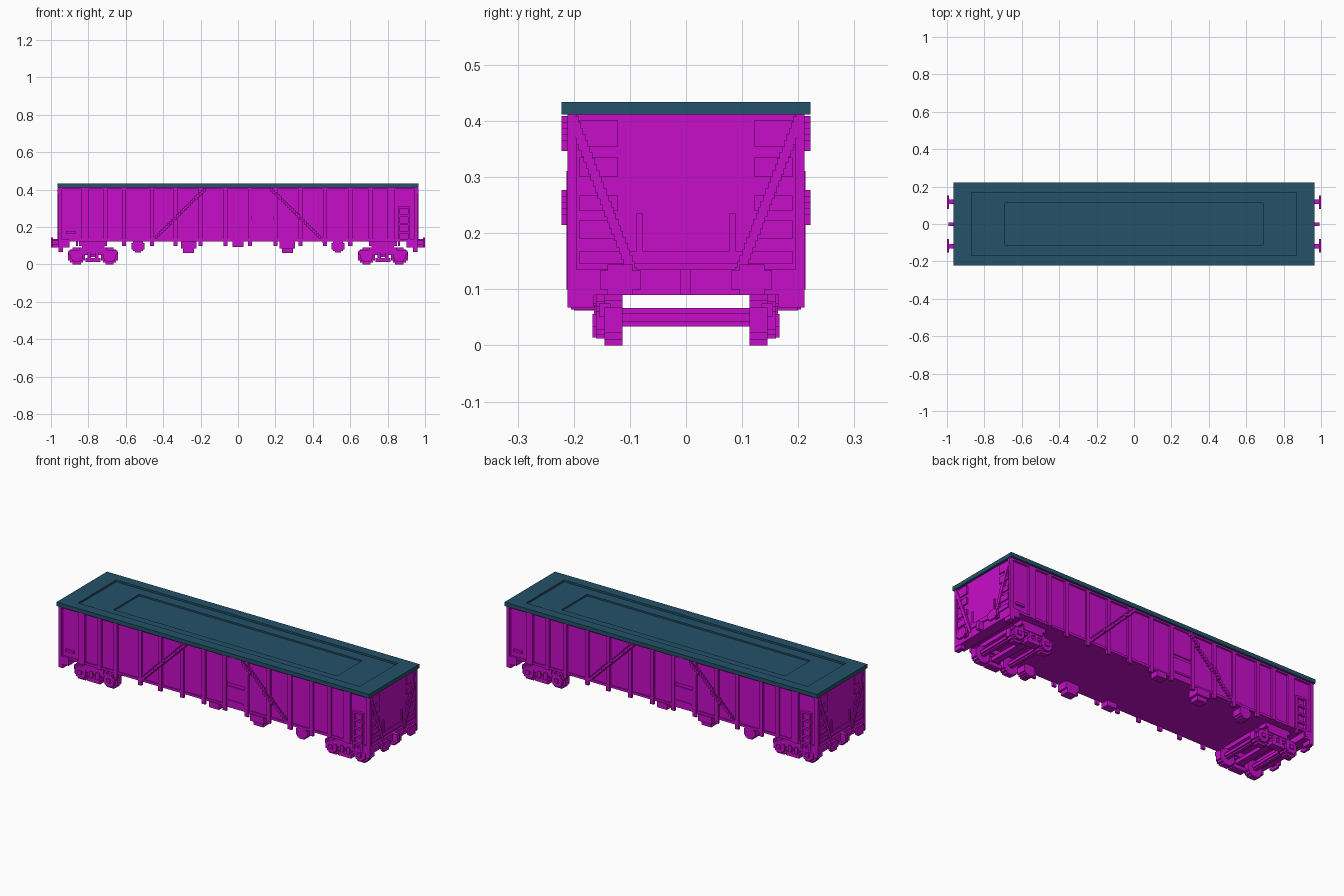
import bpy, bmesh, math

cube = bpy.data.objects.get("Cube")
if cube:
    bpy.data.objects.remove(cube, do_unlink=True)


def material(name, color):
    m = bpy.data.materials.new(name)
    m.use_nodes = True
    m.diffuse_color = color
    m.node_tree.nodes["Principled BSDF"].inputs["Base Color"].default_value = color
    return m


MAGENTA = material("magenta", (0.58, 0.004, 0.60, 1))
TEAL = material("dark teal", (0.0176, 0.084, 0.141, 1))


def add_box(bm, x, y, z):
    """Box from three (low, high) ranges."""
    v = [bm.verts.new((a, b, c)) for c in z for b in y for a in x]
    for f in ((0, 2, 3, 1), (4, 5, 7, 6), (0, 1, 5, 4), (2, 6, 7, 3), (0, 4, 6, 2), (1, 3, 7, 5)):
        bm.faces.new([v[i] for i in f])


def finish(name, bm, mat):
    bmesh.ops.recalc_face_normals(bm, faces=bm.faces)
    me = bpy.data.meshes.new(name)
    bm.to_mesh(me)
    bm.free()
    me.materials.append(mat)
    ob = bpy.data.objects.new(name, me)
    bpy.context.collection.objects.link(ob)
    return ob


def part(name, boxes, turn=False, mirror_x=False, mirror_y=False):
    """Blocks joined in one object; turn adds a copy rotated half a turn about z."""
    signs = {(1, 1)}
    if turn:
        signs.add((-1, -1))
    if mirror_x:
        signs |= {(-a, b) for a, b in signs}
    if mirror_y:
        signs |= {(a, -b) for a, b in signs}
    bm = bmesh.new()
    for a, b in sorted(signs):
        for x, y, z in boxes:
            add_box(bm, sorted(a * v for v in x), sorted(b * v for v in y), z)
    return finish(name, bm, MAGENTA)


def stepped_disc(cx, cz, r, y):
    """Blocky wheel shape made of crossing boxes."""
    return [((cx - r * w, cx + r * w), y, (cz - r * h, cz + r * h))
            for w, h in ((1.0, 0.5), (0.78, 0.78), (0.5, 1.0))]


# Roof: flat rim with two stepped recesses
bm = bmesh.new()
rings = []
for hx, hy, z in ((0.965, 0.222, 0.412), (0.965, 0.222, 0.434), (0.87, 0.168, 0.434),
                  (0.87, 0.168, 0.423), (0.69, 0.112, 0.423), (0.69, 0.112, 0.414)):
    rings.append([bm.verts.new((sx * hx, sy * hy, z)) for sx, sy in ((-1, -1), (1, -1), (1, 1), (-1, 1))])
for lo, hi in zip(rings, rings[1:]):
    for i in range(4):
        j = (i + 1) % 4
        bm.faces.new((lo[i], lo[j], hi[j], hi[i]))
bm.faces.new(rings[0][::-1])
bm.faces.new(rings[-1])
finish("roof", bm, TEAL)

# Body shell and underframe
part("body", [((-0.952, 0.952), (-0.2, 0.2), (0.122, 0.4125))])
part("end_sill", [((0.90, 0.962), (-0.211, 0.211), (0.09, 0.135)),
                  ((0.935, 0.96), (0.165, 0.211), (0.068, 0.09)),
                  ((0.935, 0.96), (-0.211, -0.165), (0.068, 0.09))], mirror_x=True)
part("bogie_mount", [((0.70, 0.85), (-0.165, 0.165), (0.10, 0.125))], mirror_x=True)

# Side ribs, rails and corner posts
RIBS = [-0.61, -0.46, -0.335, -0.2, -0.066, 0.064, 0.2, 0.335, 0.466, 0.6]
ribs = [((x - 0.011, x + 0.011), (0.198, 0.211), (0.10, 0.412)) for x in RIBS]
ribs += [((s * c - w, s * c + w), (0.198, 0.211), (0.12, 0.412))
         for s in (-1, 1) for c, w in ((0.71, 0.012), (0.82, 0.02), (0.952, 0.010))]
ribs += [((-0.962, 0.962), (0.198, 0.211), (0.403, 0.412)),
         ((-0.962, 0.962), (0.198, 0.206), (0.122, 0.135))]
part("side_ribs", ribs, mirror_y=True)

# Hatch frame on each long side
part("side_hatch", [((0.075, 0.19), (-0.206, -0.198), (0.135, 0.24)),
                    ((0.075, 0.19), (-0.206, -0.198), (0.258, 0.40)),
                    ((0.087, 0.178), (-0.211, -0.198), (0.155, 0.165))], turn=True)

# Corner ladder and opposite grab bar
ladder = [((x, x + 0.011), (-0.213, -0.198), (0.10, 0.31)) for x in (0.855, 0.908)]
ladder += [((0.855, 0.919), (-0.213, -0.198), (z, z + 0.011)) for z in (0.125, 0.165, 0.21, 0.255, 0.30)]
part("corner_ladder", ladder, turn=True)
part("grab_bar", [((-0.92, -0.87), (-0.211, -0.198), (0.165, 0.178))], turn=True)


# Stepped diagonal straps that ride over the ribs
def in_rib(x):
    return any(abs(x - r) < 0.026 for r in RIBS)


N = 26
straps = []
for s in (-1, 1):
    for i in range(N):
        x = s * (0.18 + 0.28 * i / (N - 1))
        z = 0.40 - 0.275 * i / (N - 1)
        depth = 0.222 if in_rib(x) and z > 0.2 else 0.211
        straps.append(((x - 0.007, x + 0.007), (0.198, depth), (z - 0.009, z + 0.009)))
part("side_straps", straps, mirror_y=True)
straps = []
for i in range(N):
    y = 0.20 - 0.105 * i / (N - 1)
    z = 0.40 - 0.27 * i / (N - 1)
    straps.append(((0.95, 0.964), (y - 0.008, y + 0.008), (z - 0.009, z + 0.009)))
part("end_straps", straps, mirror_x=True, mirror_y=True)

# End wall rungs, posts and cross beam
rungs = [((0.95, 0.960), (0.122, 0.19), zr) for zr in
         ((0.355, 0.402), (0.30, 0.335), (0.24, 0.267), (0.19, 0.223))]
rungs += [((0.95, 0.961), (0.195, 0.211), (0.12, 0.412)),
          ((0.95, 0.957), (0, 0.19), (0.145, 0.168)),
          ((0.95, 0.958), (0.077, 0.088), (0.16, 0.235))]
part("end_rungs", rungs, mirror_x=True, mirror_y=True)

# Buffers and coupler
part("buffers", [((0.955, 0.992), (0.106, 0.131), (0.106, 0.128)),
                 ((0.988, 1.0), (0.081, 0.153), (0.10, 0.134)),
                 ((0.988, 1.0), (0.095, 0.14), (0.09, 0.144))], mirror_x=True, mirror_y=True)
part("coupler", [((0.955, 0.992), (-0.011, 0.009), (0.09, 0.135))], mirror_x=True)

# Underfloor equipment
part("brake_box", [((0.222, 0.305), (-0.211, -0.15), (0.085, 0.123)),
                   ((0.235, 0.295), (-0.20, -0.15), (0.062, 0.09))], turn=True)
part("center_step", [((-0.03, 0.03), (0.165, 0.211), (0.093, 0.125))], mirror_y=True)
part("air_tank", stepped_disc(0.535, 0.098, 0.034, (-0.205, -0.15)), turn=True)

# Bogies: wheels, axles and side frames
WHEELS = (0.687, 0.863)
wheels, frames, axles = [], [], []
for cx in WHEELS:
    wheels += stepped_disc(cx, 0.045, 0.045, (0.113, 0.145))
    frames += stepped_disc(cx, 0.045, 0.033, (0.14, 0.160))
    frames += [((cx - 0.011, cx + 0.011), (0.155, 0.167), (0.034, 0.056))]
    axles += [((cx - 0.009, cx + 0.009), (-0.115, 0.115), (0.034, 0.067)),
              ((cx - 0.017, cx + 0.017), (-0.115, 0.115), (0.042, 0.058))]
frames += [((0.70, 0.85), (0.125, 0.160), (0.064, 0.09)),
           ((0.715, 0.835), (0.113, 0.165), (0.075, 0.103)),
           ((0.735, 0.815), (0.125, 0.167), (0.014, 0.035)),
           ((0.745, 0.765), (0.135, 0.164), (0.03, 0.07)),
           ((0.785, 0.805), (0.135, 0.164), (0.03, 0.07)),
           ((0.645, 0.905), (0.135, 0.155), (0.052, 0.075))]
part("bogie_wheels", wheels, mirror_x=True, mirror_y=True)
part("bogie_frames", frames, mirror_x=True, mirror_y=True)
part("bogie_axles", axles + [((0.755, 0.795), (-0.13, 0.13), (0.04, 0.06))], mirror_x=True)
